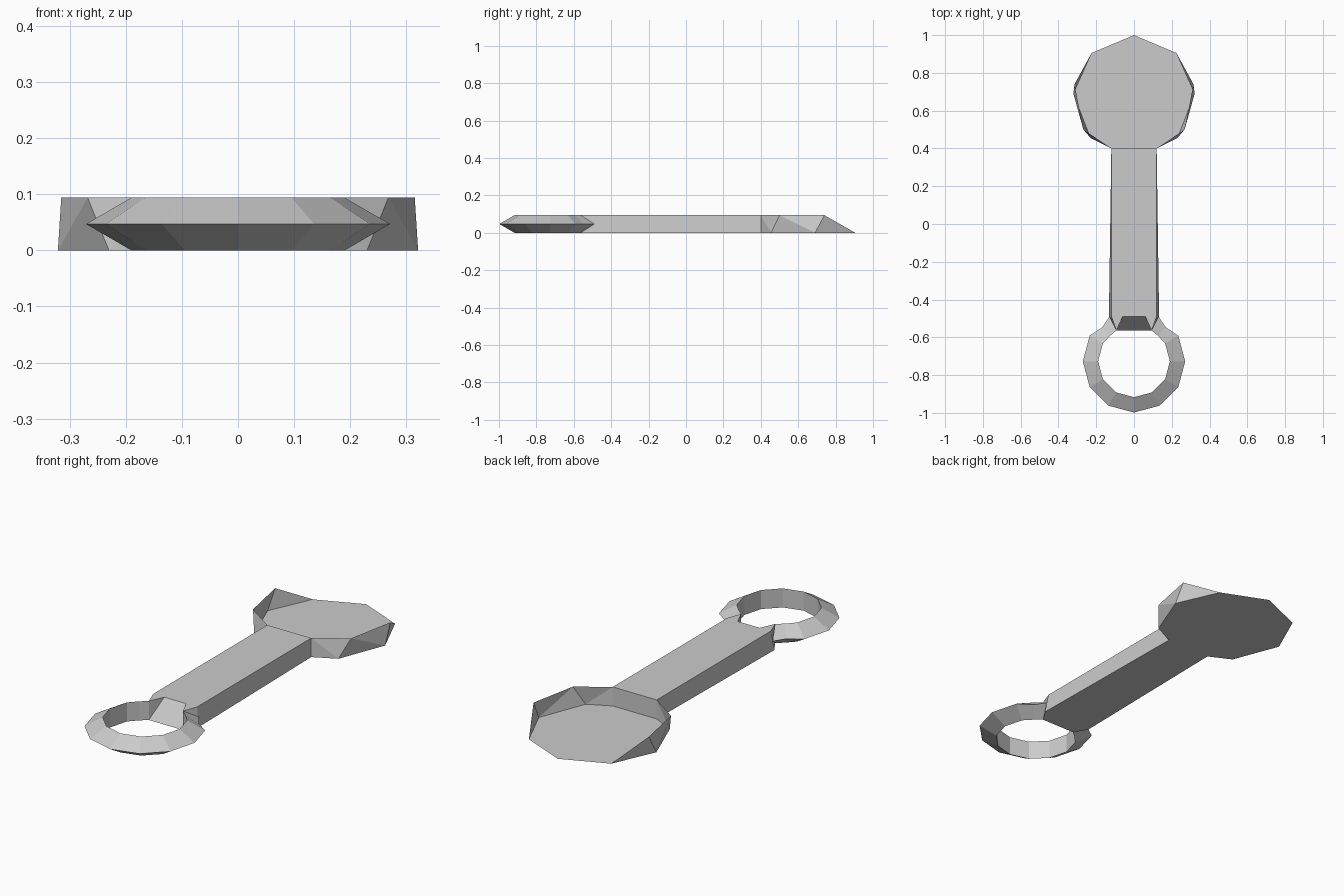
import bpy, bmesh, math
from mathutils import Vector

if "Cube" in bpy.data.objects:
    bpy.data.objects.remove(bpy.data.objects["Cube"])

H = 0.094  # thickness of the whole tool
grey = bpy.data.materials.new("plain grey")
grey.diffuse_color = (0.6, 0.6, 0.6, 1)
grey.use_nodes = True
grey.node_tree.nodes["Principled BSDF"].inputs["Base Color"].default_value = grey.diffuse_color


def add_mesh(name, verts, faces, recalc=True):
    me = bpy.data.meshes.new(name)
    me.from_pydata(verts, [], faces)
    bm = bmesh.new()
    bm.from_mesh(me)
    bmesh.ops.remove_doubles(bm, verts=bm.verts, dist=1e-5)
    if recalc:
        bmesh.ops.recalc_face_normals(bm, faces=bm.faces)
    bm.to_mesh(me)
    bm.free()
    me.materials.append(grey)
    ob = bpy.data.objects.new(name, me)
    bpy.context.collection.objects.link(ob)
    return ob


# Scoop: flat floor with open front and thin slanted side walls
low = [(0.225, 0.905, 0), (0.321, 0.69, 0), (0.23, 0.455, 0), (0.12, 0.4, 0)]
high = [(0.315, 0.74, H), (0.268, 0.5, H), (0.12, 0.4, H)]
verts, faces = [(0, 1, 0)], []
for s in (1, -1):
    b = len(verts)
    verts += [(s * x, y, z) for x, y, z in low + high]
    for tri in ((0, 1, 4), (4, 1, 5), (1, 2, 5), (5, 2, 6), (2, 3, 6)):
        t = [b + i for i in tri]
        faces.append(t if s < 0 else t[::-1])
faces.append([0, 8, 9, 10, 11, 4, 3, 2, 1])  # floor, seen from below
add_mesh("scoop", verts, faces, recalc=False)

# Handle: bar with a sloped notch where it meets the ring
side = [(0.12, 0.4, H), (0.12, -0.49, H), (0.093, -0.563, H), (0.06, -0.49, H),
        (0.12, 0.4, 0), (0.133, -0.5, 0), (0.093, -0.563, 0)]
verts = side + [(-x, y, z) for x, y, z in side]
faces = [(0, 1, 3, 10, 8, 7), (4, 5, 6, 13, 12, 11), (0, 4, 11, 7), (3, 6, 13, 10)]
for b in (0, 7):
    faces += [(b, b + 1, b + 5, b + 4), (b + 1, b + 2, b + 6, b + 5),
              (b + 1, b + 2, b + 3), (b + 2, b + 3, b + 6)]
add_mesh("handle", verts, faces)

# Ring: twelve-sided loop with a triangular section, open at the handle
cy, r_in, r_out = -0.727, 0.19, 0.271
path = []
for i in range(9):
    a = math.radians(30 - 30 * i)
    d = Vector((math.cos(a), math.sin(a)))
    c = Vector((0, cy))
    path.append((c + d * r_in, c + d * r_out))
neck = [((0.093, -0.563), (0.13, -0.49)), ((0.125, -0.59), (0.168, -0.547))]
path = ([(Vector(i), Vector(o)) for i, o in neck] + path +
        [(Vector((-i[0], i[1])), Vector((-o[0], o[1]))) for i, o in reversed(neck)])
verts, faces = [], []
for k, (i, o) in enumerate(path):
    verts += [(i.x, i.y, 0), (i.x, i.y, H), (o.x, o.y, H / 2)]
    if k:
        p, q = 3 * k - 3, 3 * k
        faces += [(p + j, p + (j + 1) % 3, q + (j + 1) % 3, q + j) for j in range(3)]
n = len(verts)
faces += [(0, 1, 2), (n - 1, n - 2, n - 3)]
add_mesh("hanging_ring", verts, faces)
